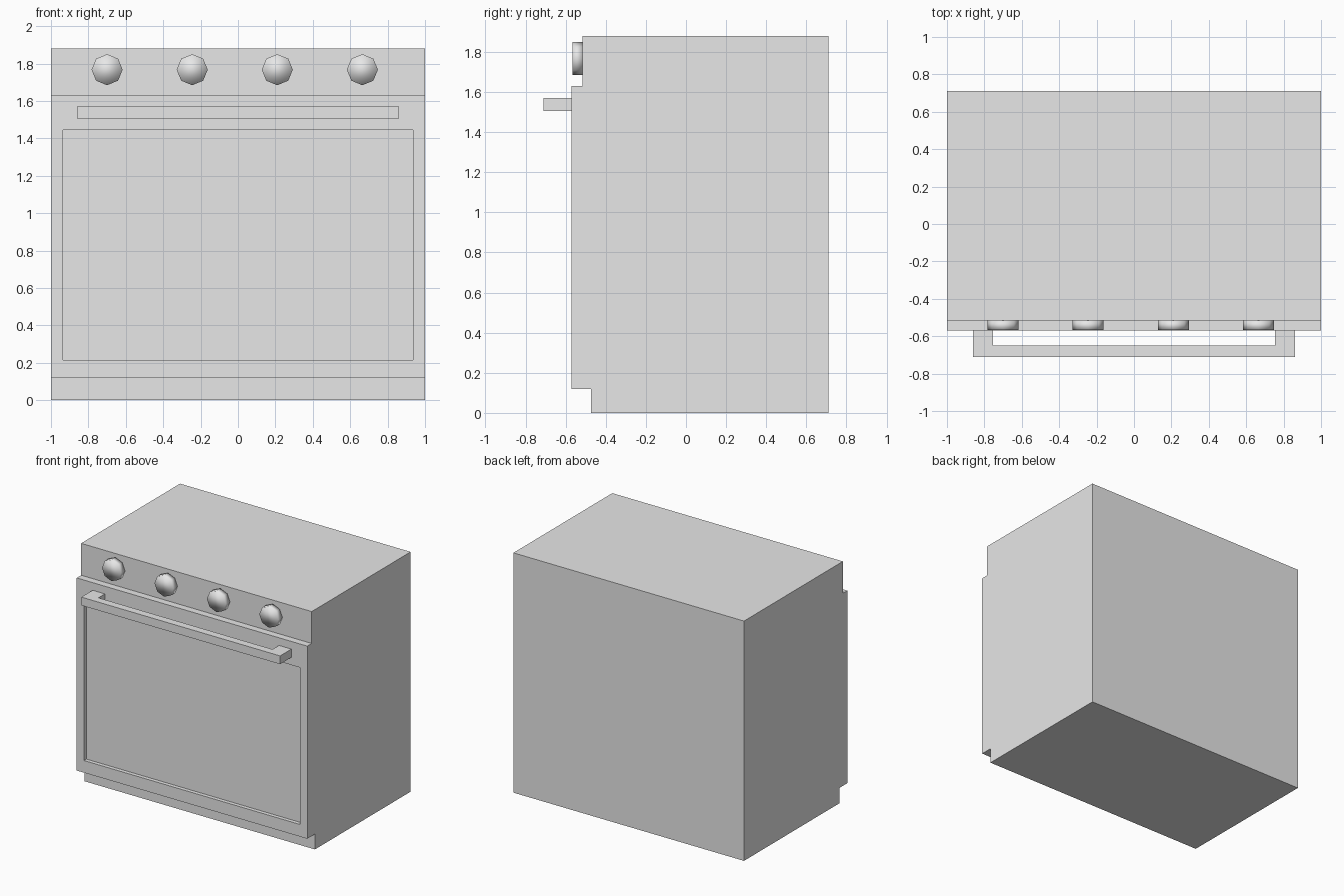
import bpy
import bmesh
import math
from mathutils import Matrix, Vector

if "Cube" in bpy.data.objects:
    bpy.data.objects.remove(bpy.data.objects["Cube"], do_unlink=True)

grey = bpy.data.materials.new("plain_grey")
grey.use_nodes = True
colour = (0.8, 0.8, 0.8, 1)
grey.diffuse_color = colour
grey.node_tree.nodes["Principled BSDF"].inputs["Base Color"].default_value = colour


def finish(bm, name):
    bmesh.ops.recalc_face_normals(bm, faces=bm.faces)
    mesh = bpy.data.meshes.new(name)
    bm.to_mesh(mesh)
    bm.free()
    mesh.materials.append(grey)
    obj = bpy.data.objects.new(name, mesh)
    bpy.context.collection.objects.link(obj)
    return obj


def prism(points, direction):
    """Closed solid made by sweeping a flat outline along a direction."""
    bm = bmesh.new()
    face = bm.faces.new([bm.verts.new(p) for p in points])
    swept = bmesh.ops.extrude_face_region(bm, geom=[face], use_keep_orig=True)
    verts = [g for g in swept["geom"] if isinstance(g, bmesh.types.BMVert)]
    bmesh.ops.translate(bm, verts=verts, vec=direction)
    bmesh.ops.recalc_face_normals(bm, faces=bm.faces)
    return bm


FRONT, PANEL, TOE, BACK = -0.57, -0.515, -0.475, 0.71
TOP, DOOR_TOP, DOOR_BOTTOM = 1.88, 1.63, 0.12

# Oven body: side profile with control panel step and toe kick
profile = [(TOE, 0), (BACK, 0), (BACK, TOP), (PANEL, TOP), (PANEL, DOOR_TOP),
           (FRONT, DOOR_TOP), (FRONT, DOOR_BOTTOM), (TOE, DOOR_BOTTOM)]
bm = prism([(-1, y, z) for y, z in profile], Vector((2, 0, 0)))

# Recessed door window
door = min(bm.faces, key=lambda f: f.calc_center_median().y)
bmesh.ops.inset_individual(bm, faces=[door], thickness=0.09)
for v in door.verts:
    v.co.z = 1.445 if v.co.z > 1 else 0.215
bmesh.ops.inset_individual(bm, faces=[door], thickness=0, depth=-0.03)
finish(bm, "oven_body")

# Door handle: U-shaped bar with two square posts
half = [(0.755, FRONT), (0.755, -0.65)]
outer = [(0.862, -0.71), (0.862, FRONT)]
right = [half[0], half[1]]
outline = [(-x, y) for x, y in reversed(outer)] + [(x, y) for x, y in reversed(outer)][::-1]
outline += right + [(-x, y) for x, y in reversed(right)]
finish(prism([(x, y, 1.505) for x, y in outline], Vector((0, 0, 0.065))), "door_handle")

# Row of octagonal control knobs
for i in range(4):
    bm = bmesh.new()
    bmesh.ops.create_cone(bm, cap_ends=True, segments=8, radius1=0.083,
                          radius2=0.083, depth=0.05)
    place = Matrix.Translation((-0.7 + 0.455 * i, -0.542, 1.767))
    bm.transform(place @ Matrix.Rotation(math.pi / 2, 4, "X"))
    for f in bm.faces:
        f.smooth = True
    finish(bm, f"control_knob_{i + 1}")
